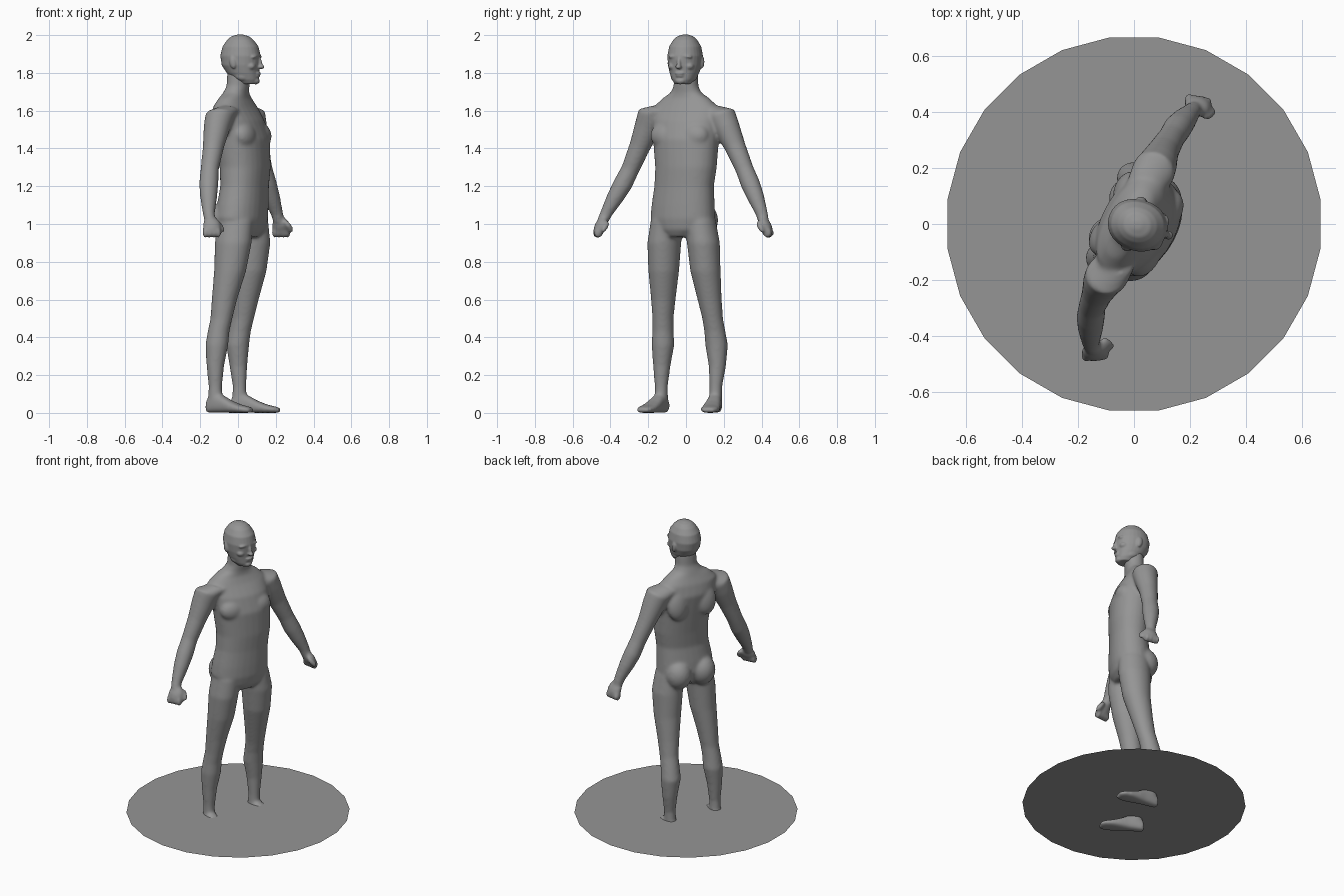
import bpy, bmesh, math
from mathutils import Vector, Matrix

cube = bpy.data.objects.get("Cube")
if cube:
    bpy.data.objects.remove(cube, do_unlink=True)

UP = Vector((0, 0, 1))


def heading(degrees):
    """Horizontal unit vector turned from +x."""
    angle = math.radians(degrees)
    return Vector((math.cos(angle), math.sin(angle), 0))


def loft(bm, rows, ref, axis=UP, square=1.0, sides=28):
    """Closed tube through rows of (centre, half size along ref, half size across)."""
    across = axis.cross(ref).normalized()
    along = across.cross(axis).normalized()
    rings = []
    for centre, a, b in rows:
        ring = []
        for i in range(sides):
            c, s = math.cos(math.tau * i / sides), math.sin(math.tau * i / sides)
            c = math.copysign(abs(c) ** square, c)
            s = math.copysign(abs(s) ** square, s)
            ring.append(bm.verts.new(Vector(centre) + along * a * c + across * b * s))
        rings.append(ring)
    for low, high in zip(rings, rings[1:]):
        for i in range(sides):
            j = (i + 1) % sides
            bm.faces.new((low[i], low[j], high[j], high[i]))
    bm.faces.new(rings[0][::-1])
    bm.faces.new(rings[-1])


def blob(bm, centre, size, yaw=0, pitch=0, roll=0):
    """Ellipsoid with half sizes along its forward, side and up directions."""
    turn = (Matrix.Rotation(math.radians(yaw), 4, 'Z')
            @ Matrix.Rotation(math.radians(pitch), 4, 'Y')
            @ Matrix.Rotation(math.radians(roll), 4, 'X'))
    bmesh.ops.create_uvsphere(bm, u_segments=20, v_segments=12, radius=1,
                              matrix=Matrix.Translation(centre) @ turn @ Matrix.Diagonal((*size, 1)))


def placed(origin, yaw, forward, side, height):
    """Point given by offsets in a turned frame."""
    return Vector((*origin, 0)) + heading(yaw) * forward + heading(yaw + 90) * side + UP * height


def make_object(name, bm, material):
    bmesh.ops.recalc_face_normals(bm, faces=bm.faces)
    mesh = bpy.data.meshes.new(name)
    bm.to_mesh(mesh)
    bm.free()
    mesh.materials.append(material)
    obj = bpy.data.objects.new(name, mesh)
    bpy.context.collection.objects.link(obj)
    return obj


def fuse(obj, voxel, rounds):
    """Merge overlapping masses into one smooth skin."""
    remesh = obj.modifiers.new("Fuse", 'REMESH')
    remesh.mode = 'VOXEL'
    remesh.voxel_size = voxel
    remesh.use_smooth_shade = True
    smooth = obj.modifiers.new("Soften", 'SMOOTH')
    smooth.factor = 0.5
    smooth.iterations = rounds


grey = bpy.data.materials.new("plain grey")
grey.use_nodes = True
grey.diffuse_color = (0.3, 0.3, 0.3, 1)
grey.node_tree.nodes["Principled BSDF"].inputs["Base Color"].default_value = (0.3, 0.3, 0.3, 1)

# Torso and neck, turned toward the figure's right
TURN = -27
body = bmesh.new()
torso = [(.03, -.03, .93, .07, .08), (.025, -.02, .97, .105, .15), (.02, -.017, 1.03, .122, .18),
         (.025, -.015, 1.1, .12, .175), (.035, -.01, 1.2, .113, .165), (.038, 0, 1.3, .12, .17),
         (.025, 0, 1.45, .128, .182), (.0, 0, 1.55, .118, .19), (-.015, 0, 1.62, .088, .185),
         (-.015, 0, 1.665, .068, .135), (-.01, 0, 1.695, .062, .085), (0, 0, 1.73, .058, .066),
         (.005, 0, 1.8, .06, .064), (.01, 0, 1.85, .05, .055)]
loft(body, [((x, y, z), a, b) for x, y, z, a, b in torso], heading(TURN), square=.92)
for side in (-1, 1):
    # Chest, shoulder blade and buttock on each side
    blob(body, placed((.01, 0), TURN, .075, side * .085, 1.47), (.055, .085, .07), TURN, -12)
    blob(body, placed((.01, 0), TURN, -.085, side * .095, 1.5), (.045, .07, .1), TURN, 10)
    blob(body, placed((.02, -.015), TURN, -.07, side * .08, 1.02), (.085, .082, .095), TURN)

# Legs: shared heights and thicknesses, separate centre lines
LEG = [(1.02, .1, .082), (.9, .1, .087), (.75, .086, .08), (.6, .068, .064), (.5, .059, .055),
       (.43, .058, .056), (.36, .061, .06), (.25, .047, .046), (.14, .036, .034), (.05, .04, .035)]
RIGHT_LEG = [(-.015, -.1), (-.025, -.115), (-.042, -.118), (-.072, -.12), (-.088, -.122),
             (-.103, -.122), (-.112, -.122), (-.12, -.128), (-.12, -.131), (-.122, -.131)]
LEFT_LEG = [(.06, .075), (.072, .092), (.065, .103), (.042, .125), (.026, .141),
            (.01, .153), (-.002, .162), (.002, .166), (.008, .158), (.006, .156)]
# Foot stations: forward offset, half height, half width
FOOT = [(-.05, .024, .018), (-.04, .038, .03), (0, .055, .036), (.05, .046, .039), (.1, .032, .046),
        (.15, .022, .051), (.195, .017, .046), (.22, .013, .03)]
for line, yaw in ((RIGHT_LEG, -28), (LEFT_LEG, -10)):
    loft(body, [((*xy, z), a, b) for xy, (z, a, b) in zip(line, LEG)], heading(yaw))
    ankle = line[-1]
    loft(body, [(placed(ankle, yaw, t, 0, h), h, w) for t, h, w in FOOT], UP, heading(yaw), .75)
    blob(body, placed(line[4], yaw, .03, 0, .52), (.032, .038, .045), yaw)

# Arms: shared thicknesses, separate centre lines
ARM = [.062, .078, .07, .056, .048, .051, .045, .033, .03]
RIGHT_ARM = [(-.05, -.12, 1.6), (-.095, -.18, 1.575), (-.112, -.205, 1.51), (-.13, -.245, 1.41),
             (-.15, -.295, 1.29), (-.155, -.335, 1.21), (-.156, -.375, 1.14), (-.155, -.42, 1.06),
             (-.15, -.44, 1.02)]
LEFT_ARM = [(.03, .12, 1.6), (.068, .185, 1.575), (.085, .215, 1.51), (.105, .26, 1.41),
            (.135, .31, 1.29), (.155, .342, 1.21), (.178, .37, 1.14), (.205, .4, 1.06),
            (.215, .41, 1.02)]
for arm, side, yaw in ((RIGHT_ARM, -1, 5), (LEFT_ARM, 1, -10)):
    path = [Vector(p) for p in arm]
    loft(body, [(p, r, r) for p, r in zip(path, ARM)], heading(yaw), (path[-1] - path[1]).normalized())
    # Palm, curled fingers and thumb
    wrist = path[-1].xy
    lean = side * 28
    blob(body, placed(wrist, yaw, .01, side * .014, .99), (.048, .03, .055), yaw, 0, lean)
    for i in range(4):
        blob(body, placed(wrist, yaw, .045 - .024 * i, side * .026, .955), (.014, .026, .03), yaw, 0, lean)
    blob(body, placed(wrist, yaw, .058, side * -.008, .985), (.017, .016, .04), yaw, -30, lean)
fuse(make_object("body", body, grey), .008, 14)

# Head, from crown to chin
LOOK = -18
head = bmesh.new()
skull = [(.012, 2.003, .015, .014), (.012, 1.993, .048, .043), (.013, 1.975, .07, .062),
         (.014, 1.94, .096, .083), (.014, 1.89, .108, .092), (.016, 1.84, .102, .088),
         (.027, 1.8, .086, .077), (.042, 1.765, .07, .061), (.055, 1.742, .05, .042)]
loft(head, [(placed((0, 0), LOOK, t, 0, z), a, b) for t, z, a, b in skull], heading(LOOK), square=.95)


def feature(t, side, z, size, pitch=0, roll=0):
    blob(head, placed((0, 0), LOOK, t, side, z), size, LOOK, pitch, roll)


# Nose bridge, nose tip, lips and chin
feature(.122, 0, 1.855, (.012, .011, .038), -14)
feature(.128, 0, 1.832, (.019, .016, .012))
feature(.11, 0, 1.797, (.016, .027, .008))
feature(.107, 0, 1.784, (.015, .024, .008))
feature(.098, 0, 1.757, (.022, .027, .018))
for side in (-1, 1):
    # Brow, cheekbone, jaw corner and ear
    feature(.099, side * .033, 1.888, (.02, .034, .011), 0, side * -8)
    feature(.085, side * .045, 1.835, (.026, .026, .02))
    feature(.03, side * .052, 1.785, (.04, .02, .025), 20)
    feature(.0, side * .09, 1.855, (.018, .011, .033), -10)
fuse(make_object("head", head, grey), .005, 5)

# Flat ground disc around the ankles
disc = bmesh.new()
bmesh.ops.create_circle(disc, cap_ends=True, segments=24, radius=.672,
                        matrix=Matrix.Translation((0, 0, .08)) @ Matrix.Rotation(math.radians(7.5), 4, 'Z'))
make_object("ground_disc", disc, grey)
